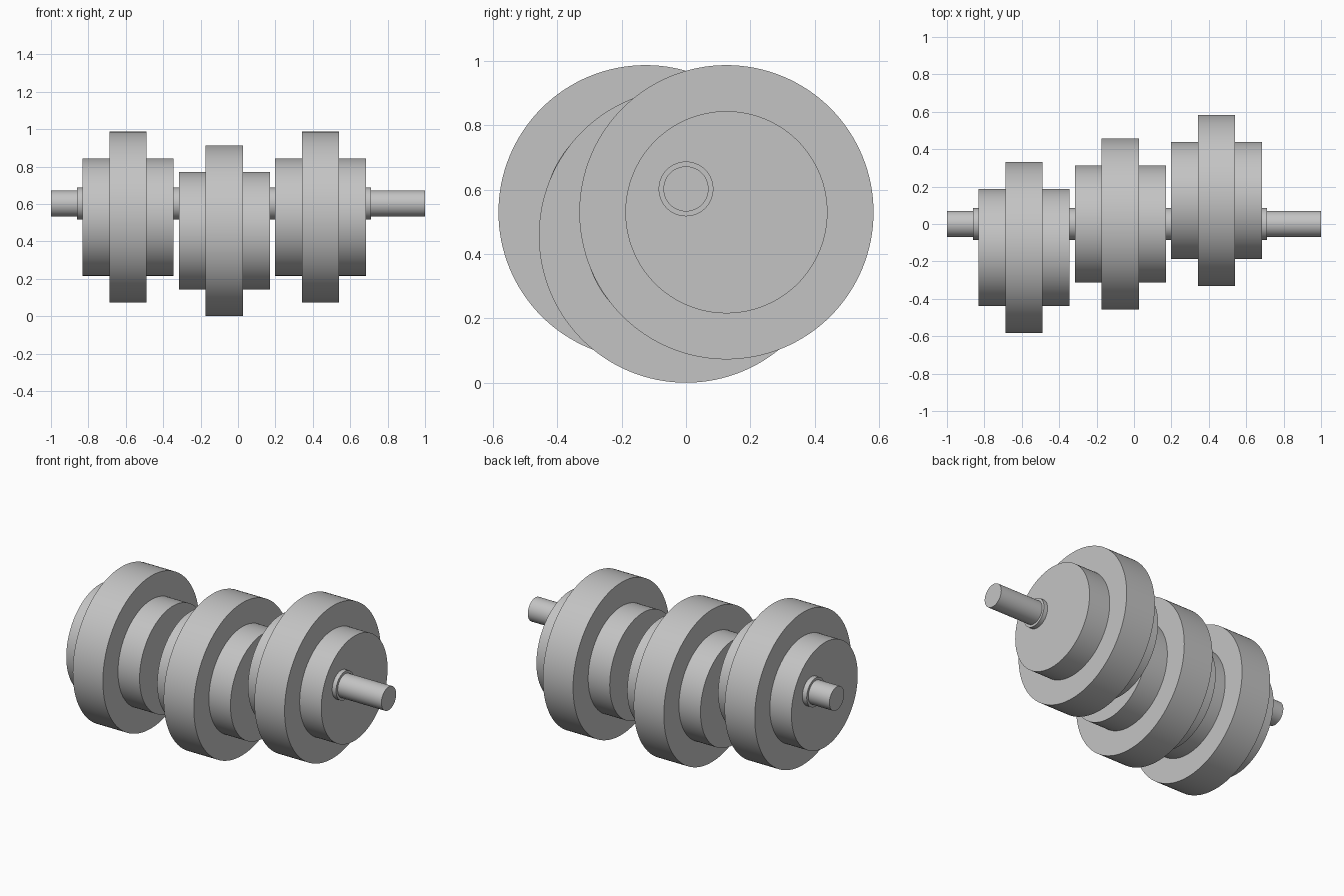
import bpy
import math

SEGMENTS = 128
AXIS_Z = 0.602   # height of the shaft axis
THROW = 0.145    # distance from the shaft axis to each cam centre

cube = bpy.data.objects.get("Cube")
if cube:
    bpy.data.objects.remove(cube, do_unlink=True)

steel = bpy.data.materials.new("plain grey steel")
steel.use_nodes = True
grey = (0.55, 0.55, 0.55, 1)
steel.diffuse_color = grey
steel.node_tree.nodes["Principled BSDF"].inputs["Base Color"].default_value = grey


def turned_part(name, profile, y, z):
    """Closed solid turned about a line along x; profile is (x, radius) pairs."""
    verts, faces = [], []
    for x, radius in profile:
        for i in range(SEGMENTS):
            a = 2 * math.pi * i / SEGMENTS
            verts.append((x, radius * math.cos(a), radius * math.sin(a)))
    for ring in range(len(profile) - 1):
        start = ring * SEGMENTS
        for i in range(SEGMENTS):
            j = (i + 1) % SEGMENTS
            faces.append((start + i, start + SEGMENTS + i,
                          start + SEGMENTS + j, start + j))
    last = (len(profile) - 1) * SEGMENTS
    faces.append(tuple(range(SEGMENTS)))
    faces.append(tuple(last + i for i in reversed(range(SEGMENTS))))
    mesh = bpy.data.meshes.new(name)
    mesh.from_pydata(verts, [], faces)
    mesh.materials.append(steel)
    obj = bpy.data.objects.new(name, mesh)
    obj.location = (0, y, z)
    bpy.context.collection.objects.link(obj)
    bpy.ops.object.select_all(action="DESELECT")
    obj.select_set(True)
    bpy.context.view_layer.objects.active = obj
    bpy.ops.object.shade_smooth_by_angle(angle=math.radians(30))
    return obj


# Shaft with a thicker middle and shoulders outside the end cams
journal, core = 0.07, 0.085
turned_part("shaft", [(-1, journal), (-0.86, journal), (-0.86, core),
                      (0.71, core), (0.71, journal), (1, journal)], 0, AXIS_Z)

# Three stepped eccentric cams, sixty degrees apart around the shaft
hub, disc = 0.314, 0.457
for name, x, degrees in (("right_cam", -0.588, 210),
                         ("middle_cam", -0.073, 270),
                         ("left_cam", 0.441, 330)):
    angle = math.radians(degrees)
    profile = [(x - 0.243, hub), (x - 0.1, hub), (x - 0.1, disc),
               (x + 0.1, disc), (x + 0.1, hub), (x + 0.243, hub)]
    turned_part(name, profile, THROW * math.cos(angle),
                AXIS_Z + THROW * math.sin(angle))
